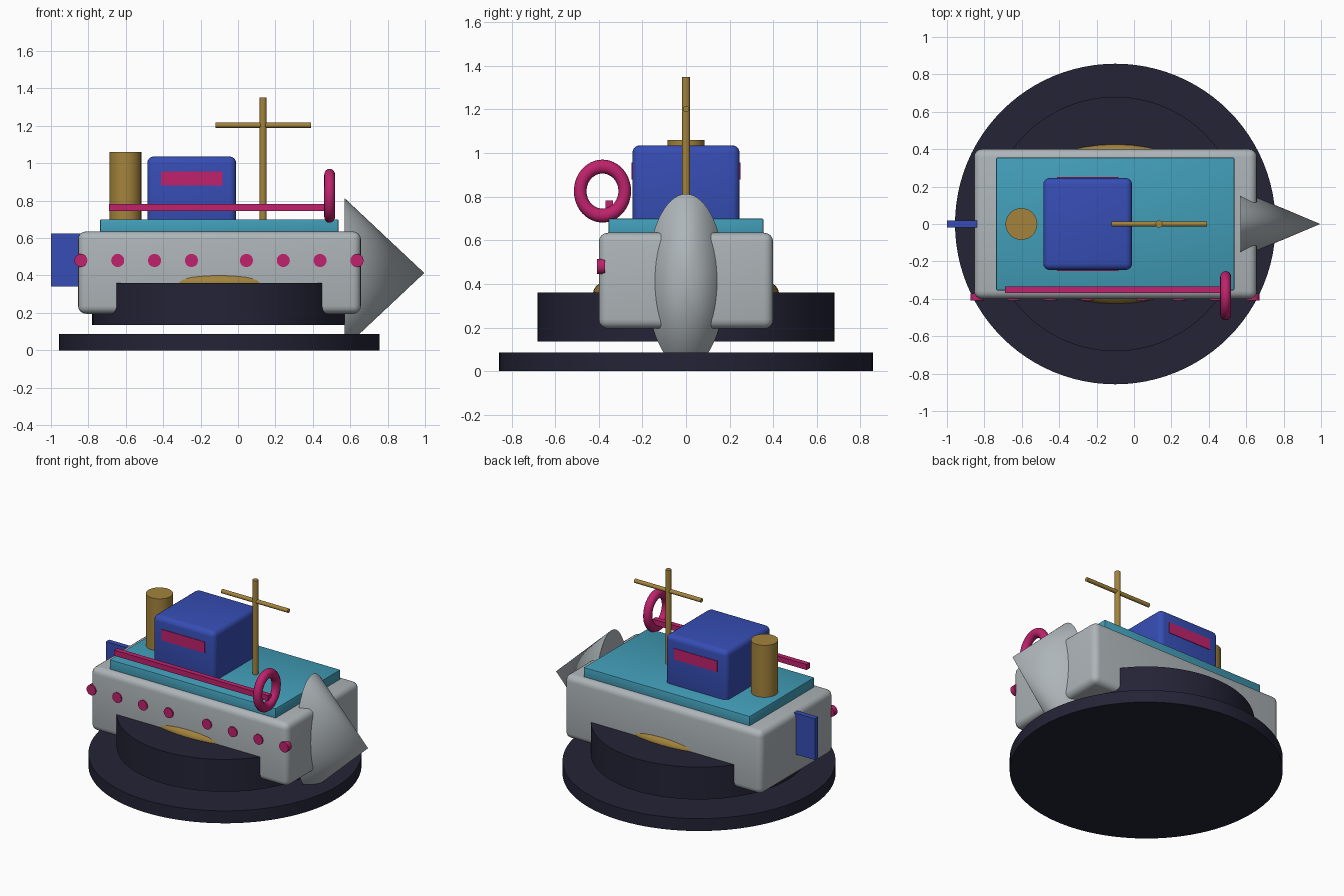
import bpy
from math import pi, radians

if "Cube" in bpy.data.objects:
    bpy.data.objects.remove(bpy.data.objects["Cube"], do_unlink=True)


def material(name, r, g, b):
    m = bpy.data.materials.new(name)
    m.use_nodes = True
    m.diffuse_color = (r, g, b, 1)
    m.node_tree.nodes["Principled BSDF"].inputs["Base Color"].default_value = (r, g, b, 1)
    return m


GREY = material("pale grey", 0.42, 0.46, 0.48)
BLUE = material("royal blue", 0.037, 0.075, 0.46)
TEAL = material("teal", 0.054, 0.34, 0.48)
GOLD = material("old gold", 0.37, 0.23, 0.045)
PINK = material("magenta", 0.52, 0.016, 0.15)
DARK = material("dark navy", 0.017, 0.017, 0.037)


def finish(name, mat, scale=(1, 1, 1), smooth=True):
    ob = bpy.context.object
    ob.name = name
    ob.scale = scale
    bpy.ops.object.transform_apply(location=False, rotation=True, scale=True)
    ob.data.materials.append(mat)
    if smooth:
        bpy.ops.object.shade_smooth_by_angle(angle=radians(35))
    return ob


def box(name, mat, xs, ys, zs, bevel=0, segments=4):
    spans = (xs, ys, zs)
    bpy.ops.mesh.primitive_cube_add(size=1, location=[(a + b) / 2 for a, b in spans])
    ob = finish(name, mat, [b - a for a, b in spans], smooth=False)
    if bevel:
        mod = ob.modifiers.new("rounded edges", "BEVEL")
        mod.width = bevel
        mod.segments = segments
        bpy.ops.object.modifier_apply(modifier=mod.name)
        bpy.ops.object.shade_smooth_by_angle(angle=radians(35))
    return ob


def cylinder(name, mat, loc, radius, depth, rotation=(0, 0, 0), sides=32):
    bpy.ops.mesh.primitive_cylinder_add(vertices=sides, radius=radius, depth=depth,
                                        location=loc, rotation=rotation)
    return finish(name, mat)


# Round stand: base plate and floating drum
cylinder("base_plate", DARK, (-0.1, 0, 0.043), 0.857, 0.086, sides=96)
cylinder("base_drum", DARK, (-0.1, 0, 0.248), 0.68, 0.224, sides=96)

# Flattened dome showing through the hull sides
bpy.ops.mesh.primitive_uv_sphere_add(segments=48, ring_count=24, location=(-0.1, 0, 0.36))
finish("dome", GOLD, (0.64, 0.426, 0.118))

# Hull, deck and cabin
box("hull", GREY, (-0.855, 0.657), (-0.4, 0.4), (0.195, 0.635), 0.042)
box("deck", TEAL, (-0.737, 0.537), (-0.355, 0.355), (0.6, 0.7), 0.006, 2)
box("cabin", BLUE, (-0.485, -0.01), (-0.246, 0.246), (0.66, 1.036), 0.035)
for side, name in ((-1, "right_window"), (1, "left_window")):
    y = side * 0.247
    box(name, PINK, (-0.413, -0.082), (y - 0.003, y + 0.003), (0.88, 0.956))

# Elliptical pointed ram at the bow
bpy.ops.mesh.primitive_cone_add(vertices=64, radius1=1, depth=1,
                                location=(0.783, 0, 0.413), rotation=(0, pi / 2, 0))
bow = bpy.context.object
bpy.ops.object.transform_apply(location=False, rotation=True, scale=False)
finish("bow_cone", GREY, (0.426, 0.179, 0.4))

# Stern rudder
box("rudder", BLUE, (-1.0, -0.82), (-0.018, 0.018), (0.34, 0.625))

# Funnel, mast and yard
cylinder("funnel", GOLD, (-0.602, 0, 0.87), 0.085, 0.38)
cylinder("mast", GOLD, (0.134, 0, 1.015), 0.019, 0.67, sides=16)
cylinder("yard", GOLD, (0.134, 0, 1.203), 0.014, 0.51, (0, pi / 2, 0), 16)

# Hand rail and life ring on the right side
box("rail", PINK, (-0.69, 0.49), (-0.37, -0.335), (0.745, 0.783))
bpy.ops.mesh.primitive_torus_add(major_radius=0.102, minor_radius=0.029, major_segments=48,
                                 minor_segments=16, location=(0.49, -0.383, 0.826),
                                 rotation=(0, pi / 2, 0))
bpy.ops.object.transform_apply(location=False, rotation=True, scale=False)
finish("life_ring", PINK, (1, 1, 1.1))

# Portholes in two rows of four along the right side
for group, start in enumerate((-0.84, 0.045)):
    for i in range(4):
        x = start + i * 0.197
        cylinder(f"porthole_{group * 4 + i + 1}", PINK, (x, -0.39, 0.48),
                 0.035, 0.036, (pi / 2, 0, 0), 20)
